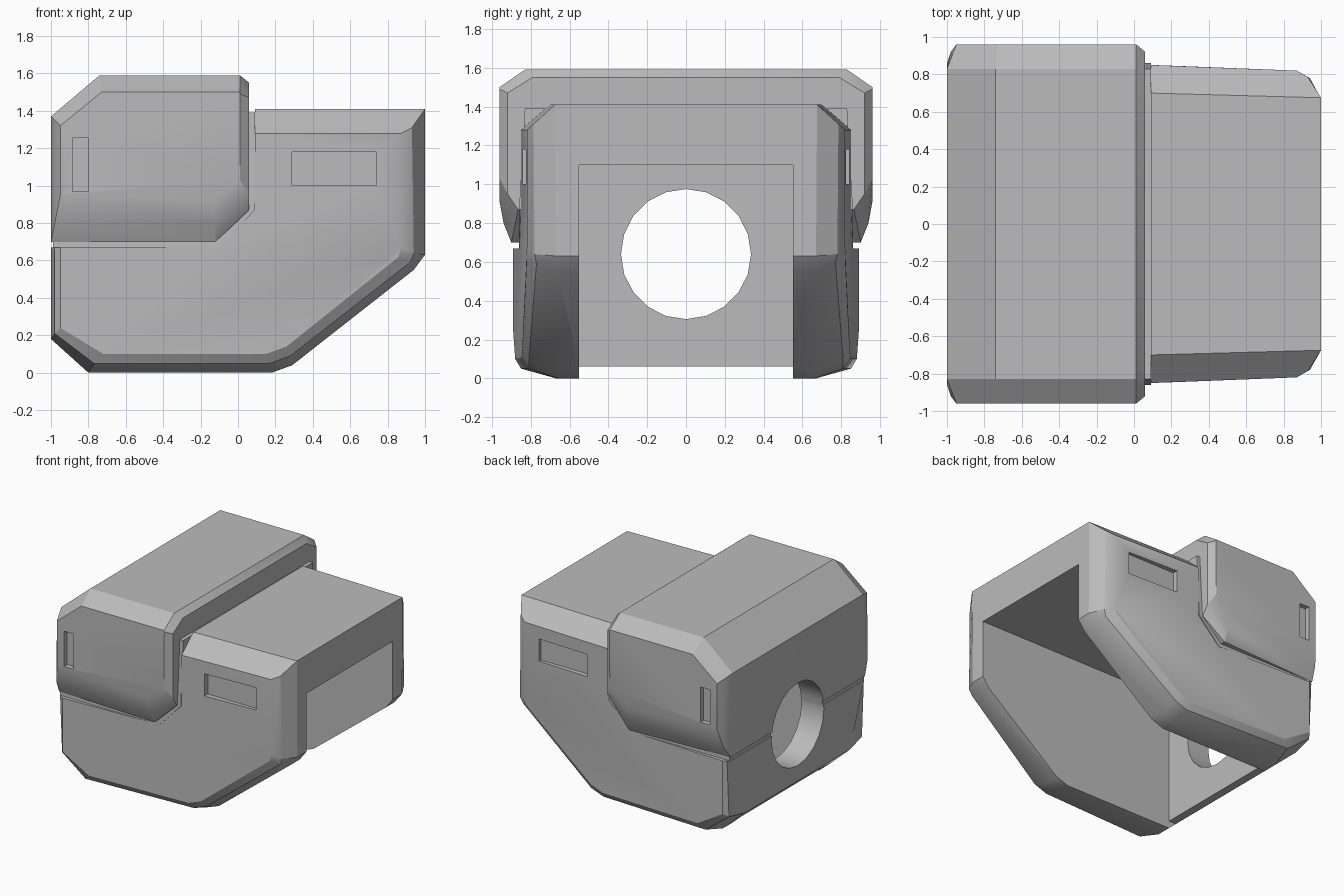
import bpy
import bmesh
from math import pi, radians
from mathutils import Matrix

cube = bpy.data.objects.get("Cube")
if cube:
    bpy.data.objects.remove(cube, do_unlink=True)

COLOR = (0.5, 0.5, 0.5, 1)
grey = bpy.data.materials.new("plain_grey")
grey.use_nodes = True
grey.diffuse_color = COLOR
grey.node_tree.nodes["Principled BSDF"].inputs["Base Color"].default_value = COLOR


def finish(name, bm):
    """Turn a bmesh into a linked grey object."""
    bmesh.ops.recalc_face_normals(bm, faces=bm.faces)
    mesh = bpy.data.meshes.new(name)
    bm.to_mesh(mesh)
    bm.free()
    mesh.materials.append(grey)
    obj = bpy.data.objects.new(name, mesh)
    bpy.context.collection.objects.link(obj)
    return obj


def loft(name, outline):
    """Skin a side outline across y; each entry runs from inner to outer edge."""
    bm = bmesh.new()
    steps = len(outline[0])
    order = [(-1, i) for i in reversed(range(steps))] + [(1, i) for i in range(steps)]
    rings = [[bm.verts.new((p[i][0], side * p[i][1], p[i][2])) for p in outline]
             for side, i in order]
    count = len(outline)
    for a, b in zip(rings, rings[1:]):
        for j in range(count):
            k = (j + 1) % count
            bm.faces.new((a[j], a[k], b[k], b[j]))
    bm.faces.new(rings[0])
    bm.faces.new(rings[-1])
    return finish(name, bm)


def box(name, x, y, z):
    bm = bmesh.new()
    size = [b - a for a, b in (x, y, z)]
    mid = [(a + b) / 2 for a, b in (x, y, z)]
    bmesh.ops.create_cube(bm, size=1,
                          matrix=Matrix.Translation(mid) @ Matrix.Diagonal((*size, 1)))
    return finish(name, bm)


def cut(target, cutters):
    bpy.context.view_layer.objects.active = target
    for cutter in cutters:
        mod = target.modifiers.new("cut", "BOOLEAN")
        mod.operation = "DIFFERENCE"
        mod.solver = "EXACT"
        mod.object = cutter
        bpy.ops.object.modifier_apply(modifier=mod.name)


# Lower body: inner, middle and outer edge points, as x, y, z
body = loft("body", [
    [(-1, .67, .18), (-.98, .85, .21), (-.95, .89, .24)],
    [(-.8, .67, 0), (-.77, .85, .05), (-.72, .88, .1)],
    [(.18, .66, 0), (.17, .81, .05), (.15, .848, .1)],
    [(.29, .66, .04), (.28, .81, .09), (.26, .844, .14)],
    [(.94, .66, .55), (.92, .77, .59), (.86, .82, .62)],
    [(1, .67, .63), (.94, .78, .64), (.87, .82, .67)],
    [(1, .675, 1.41), (.93, .785, 1.31), (.87, .82, 1.28)],
    [(.09, .7, 1.41), (.09, .775, 1.345), (.09, .85, 1.28)],
    [(.09, .7, .87), (.09, .775, .87), (.09, .85, .87)],
    [(-.1, .7, .67), (-.1, .8, .67), (-.1, .857, .67)],
    [(-1, .85, .67), (-.98, .875, .67), (-.95, .89, .67)],
])

# Wider upper cap
cap = loft("cap", [
    [(-1, .86, .7), (-.98, .92, .8), (-.95, .96, .95)],
    [(-.12, .9, .7), (-.12, .94, .8), (-.14, .96, .91)],
    [(.06, .865, .87), (.06, .92, .95), (.01, .96, 1.03)],
    [(.06, .79, 1.55), (.06, .92, 1.47), (.012, .96, 1.49)],
    [(.01, .83, 1.59), (.01, .895, 1.545), (.01, .96, 1.5)],
    [(-.74, .83, 1.59), (-.735, .895, 1.545), (-.73, .96, 1.5)],
    [(-1, .83, 1.37), (-.975, .895, 1.345), (-.95, .96, 1.32)],
])

# Recessed strip filling the seam between cap and body
seam = [(-.99, .67), (-.1, .67), (.09, .87), (.09, 1.39),
        (.06, 1.39), (.06, .87), (-.12, .7), (-.99, .7)]
strip = loft("seam_strip", [[(x, .86 if z < 1 else .83, z)] for x, z in seam])

# Cavity open to the end and bottom, and the round opening in the far wall
cavity = box("cavity_cutter", (-.8, 1.2), (-.55, .55), (-.2, 1.1))
sill = box("sill_cutter", (-1.2, 1.2), (-.55, .55), (-.2, .06))
bm = bmesh.new()
bmesh.ops.create_cone(bm, cap_ends=True, segments=20, radius1=.335, radius2=.335, depth=1,
                      matrix=Matrix.Translation((-1, 0, .64)) @ Matrix.Rotation(pi / 2, 4, "Y"))
opening = finish("opening_cutter", bm)

# Shallow slots on both sides
body_slots, cap_slots = [], []
for side in (-1, 1):
    body_slots.append(box("body_slot_cutter", (.29, .74),
                          sorted((side * .8, side * 1.1)), (1, 1.18)))
    cap_slots.append(box("cap_slot_cutter", (-.885, -.8),
                         sorted((side * .92, side * 1.1)), (.97, 1.255)))

hollow = [cavity, sill, opening]
cut(body, hollow + body_slots)
cut(cap, hollow + cap_slots)
cut(strip, hollow)
for cutter in hollow + body_slots + cap_slots:
    bpy.data.objects.remove(cutter, do_unlink=True)

for obj in (body, cap, strip):
    bpy.ops.object.select_all(action="DESELECT")
    obj.select_set(True)
    bpy.context.view_layer.objects.active = obj
    bpy.ops.object.shade_smooth_by_angle(angle=radians(28))
